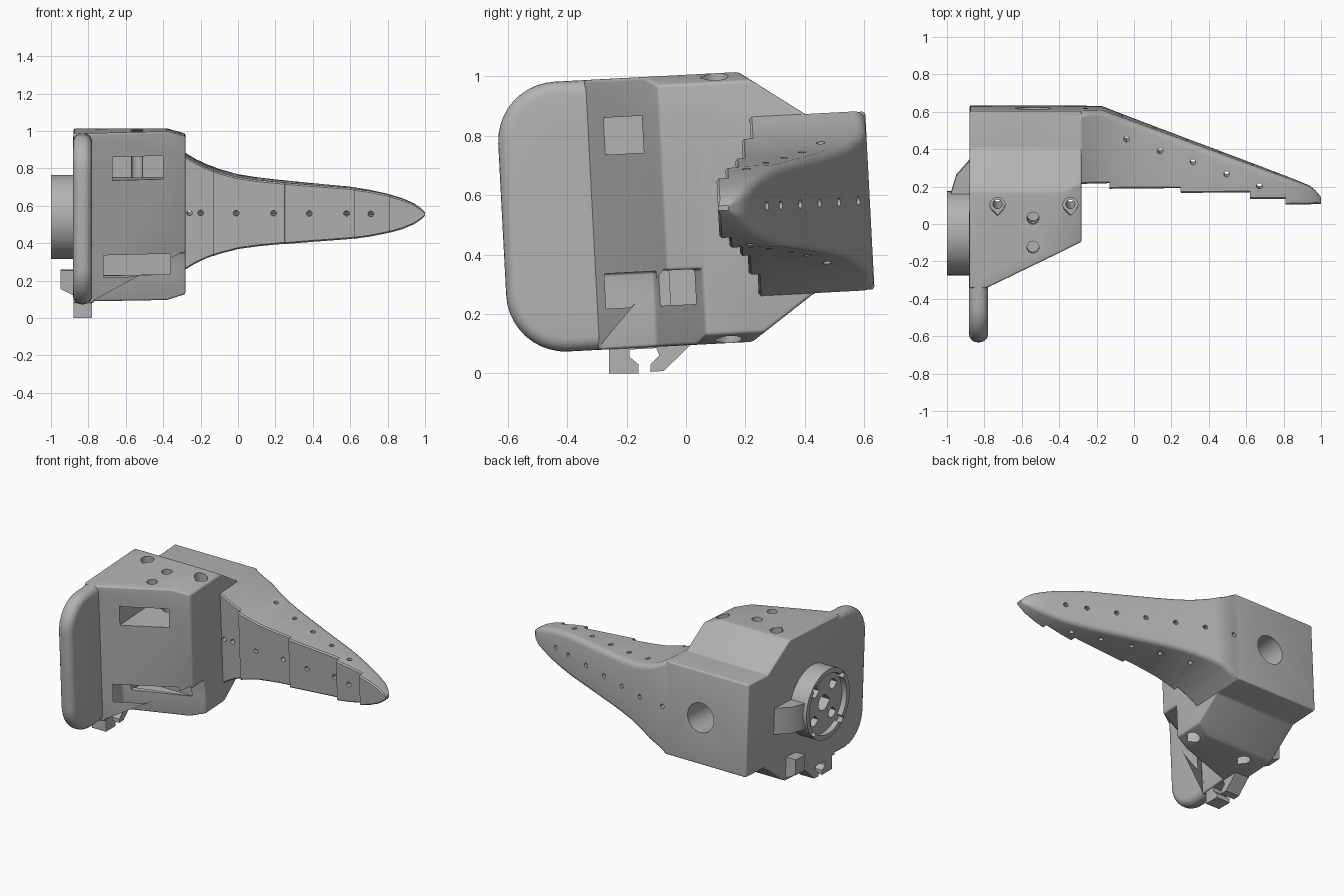
import bpy, bmesh, math
from mathutils import Matrix, Vector

if "Cube" in bpy.data.objects:
    bpy.data.objects.remove(bpy.data.objects["Cube"])

TILT = math.radians(3)
FRAME = Matrix.Translation((0, 0, 0.55)) @ Matrix.Rotation(TILT, 4, 'X')
grey = bpy.data.materials.new("light grey")
grey.diffuse_color = (0.45, 0.45, 0.45, 1)
grey.use_nodes = True
grey.node_tree.nodes["Principled BSDF"].inputs["Base Color"].default_value = grey.diffuse_color


def add(name, bm):
    bmesh.ops.recalc_face_normals(bm, faces=bm.faces)
    me = bpy.data.meshes.new(name)
    bm.to_mesh(me)
    bm.free()
    me.materials.append(grey)
    ob = bpy.data.objects.new(name, me)
    bpy.context.collection.objects.link(ob)
    return ob


def loft(name, rings):
    bm = bmesh.new()
    rows = [[bm.verts.new(p) for p in r] for r in rings]
    for a, b in zip(rows, rows[1:]):
        for i in range(len(a)):
            j = (i + 1) % len(a)
            bm.faces.new((a[i], a[j], b[j], b[i]))
    bm.faces.new(rows[0])
    bm.faces.new(rows[-1])
    return add(name, bm)


def prism(name, pts, axis, a, b):
    def place(p, t):
        return {'x': (t, p[0], p[1]), 'y': (p[0], t, p[1]), 'z': (p[0], p[1], t)}[axis]
    return loft(name, [[place(p, t) for p in pts] for t in (a, b)])


def circle(cx, cy, r, n=40):
    return [(cx + r * math.cos(2 * math.pi * i / n), cy + r * math.sin(2 * math.pi * i / n)) for i in range(n)]


def teardrop(cx, cy, r, tip):
    arc = [tip + math.pi / 4 + 1.5 * math.pi * i / 20 for i in range(21)]
    return [(cx + r * math.cos(t), cy + r * math.sin(t)) for t in arc] + \
        [(cx + 1.41 * r * math.cos(tip), cy + 1.41 * r * math.sin(tip))]


def rect(x0, x1, y0, y1):
    return [(x0, y0), (x1, y0), (x1, y1), (x0, y1)]


def apply(ob):
    dg = bpy.context.evaluated_depsgraph_get()
    me = bpy.data.meshes.new_from_object(ob.evaluated_get(dg))
    ob.modifiers.clear()
    ob.data = me


def boolean(ob, other, op='DIFFERENCE'):
    m = ob.modifiers.new("bool", 'BOOLEAN')
    m.object, m.operation, m.solver = other, op, 'EXACT'
    apply(ob)
    bpy.data.objects.remove(other)


def bevel(ob, width, seg=4):
    m = ob.modifiers.new("bevel", 'BEVEL')
    m.width, m.segments, m.limit_method, m.angle_limit = width, seg, 'ANGLE', math.radians(25)
    apply(ob)


# housing: side, plan and front outlines intersected
housing = prism("housing", [(-.5, -.455), (.2, -.455), (.42, -.3), (.62, -.3),
                            (.62, .3), (.42, .3), (.2, .455), (-.5, .455)], 'x', -.88, -.28)
boolean(housing, prism("plan", [(-.95, -.32), (-.79, -.32), (-.2, -.035), (-.2, .8), (-.95, .8)],
                       'z', -.7, .7), 'INTERSECT')
boolean(housing, prism("taper", [(-1, -.5), (-.43, -.47), (-.28, -.425), (-.2, -.4), (-.2, .4),
                                 (-.28, .425), (-.43, .47), (-1, .5)], 'y', -.9, .9), 'INTERSECT')
boolean(housing, prism("floor_cut", [(-.77, -.6), (-.2, -.6), (-.2, .08), (-.28, .045), (-.77, -.12)],
                       'z', -.6, -.2))
bevel(housing, .03)

# mounting plate with large rounded corners
corner = [(-.42 - .2 * math.sin(t), .255 + .2 * math.cos(t)) for t in [math.pi / 2 * i / 10 for i in range(11)]]
outline = [(.12, .455)] + corner + [(u, -v) for u, v in reversed(corner)] + [(.12, -.455)]
plate = prism("plate", outline, 'x', -.882, -.78)
bevel(plate, .045, 5)
boolean(housing, plate, 'UNION')

# open inside, roof slot, floor pocket
boolean(housing, prism("cavity", rect(-.78, -.1, -.301, .301), 'y', -.9, .056))
boolean(housing, prism("roof_slot", rect(-.67, -.4, .2, .325), 'y', -.9, .04))
boolean(housing, prism("floor_pocket", [(-.73, -.07), (-.34, .03), (-.34, .05), (-.73, .05)], 'z', -.335, -.2))
boolean(housing, prism("floor_notch", rect(-.72, -.36, -.318, -.2), 'y', -.3, .05))

# flange bore, through hole and screw holes
CU, CV = -.05, -.007
boolean(housing, loft("bore", [[(x, u, v) for u, v in circle(CU, CV, r, 64)]
                               for x, r in ((-.95, .205), (-.875, .21), (-.777, .251))]))
boolean(housing, prism("big_hole", circle(-.54, 0, .095), 'y', -.1, .8))
for v in (.0, .23):
    boolean(housing, prism("pin", circle(-.54, (-.1 if v else .055), .032, 24), 'z', v, .6))
for x in (-.73, -.34):
    boolean(housing, prism("screw", circle(x, .125, .024, 20), 'z', -.6, .6))
    for s in (-1, 1):
        boolean(housing, prism("head", teardrop(x, .125, .04, -math.pi / 2), 'z', s * .36, s * .6))

# flange ring with recessed floor and teardrop holes
flange = prism("flange", circle(CU, CV, .225, 64), 'x', -1, -.86)
boolean(flange, prism("outer_recess", circle(CU, CV, .195, 64), 'x', -1.1, -.965))
boolean(flange, prism("inner_recess", circle(CU, CV, .207, 64), 'x', -.9, -.8))
boolean(flange, prism("centre_hole", teardrop(CU, CV, .05, math.pi), 'x', -1.1, -.7))
for su in (-1, 1):
    for sv in (-1, 1):
        c = (CU + su * .093, CV + sv * .093)
        boolean(flange, prism("hole", teardrop(*c, .032, math.pi), 'x', -1.1, -.7))
        boolean(flange, prism("counterbore", teardrop(*c, .056, math.pi), 'x', -.925, -.7))
for a in range(4):
    t = math.pi / 4 + a * math.pi / 2
    boolean(flange, prism("rim_notch", circle(CU + .2 * math.cos(t), CV + .2 * math.sin(t), .022, 12),
                          'x', -1.1, -.965))

# cable lugs on the outer side
prism("upper_lug", [(-.86, .34), (-.88, .34), (-.95, .26), (-.98, .16), (-.98, .14), (-.86, .14)],
      'z', -.11, .06)
prism("lower_lug", [(-.87, -.44), (-.95, -.4), (-.95, -.3), (-.87, -.3)], 'y', .1, .2)

# slotted clip under the plate
inv = FRAME.inverted()
clip_world = [(-.26, 0), (-.16, 0), (-.16, .03), (-.19, .055), (-.19, .08), (-.1, .085), (-.09, .06),
              (-.12, .03), (-.12, .005), (-.075, .008), (.02, .1), (.02, .14), (-.26, .13)]
prism("clip", [tuple(inv @ Vector((0, y, z)))[1:] for y, z in clip_world], 'x', -.88, -.78)

# finger: lofted sections with stepped front and tapering height
HALF = [(-.5, .3), (-.28, .302), (-.23, .272), (-.17, .243), (-.1, .218), (0, .192), (.1, .178), (.2, .168),
        (.4, .152), (.6, .137), (.7, .123), (.8, .103), (.88, .08), (.94, .055), (.98, .028), (1, .008)]
STEPS = [(-.13, .23), (.25, .2), (.62, .175), (.81, .14), (2, .108)]


def half(x):
    for (a, p), (b, q) in zip(HALF, HALF[1:]):
        if x <= b:
            return p + (q - p) * (x - a) / (b - a)
    return HALF[-1][1]


def back(x):
    y = .62 - max(0, x + .17) * .373
    return y - (.04 * ((x - .92) / .08) ** 2 if x > .92 else 0)


def section(x, f):
    b, h = back(x), half(x)
    r = min(.035, h * .5, (b - f) * .4)
    e = min(.008, h * .3)
    arc = [(b - r + r * math.cos(t), h - r + r * math.sin(t)) for t in [math.pi / 8 * i for i in range(5)]]
    side = arc + [(f + e, h), (f, h - e)]
    return [(x, u, v) for u, v in side + [(u, -v) for u, v in reversed(side)]]


xs = sorted({x for x, _ in HALF} | {.97})
rings, lo = [], -9
for limit, f in STEPS:
    rings += [section(lo, f)] if lo > -9 else []
    rings += [section(x, f) for x in xs if lo + .001 < x < limit - .001]
    rings += [section(limit - .001, f)] if limit < 1 else []
    lo = limit
finger = loft("finger", rings)

# finger lacing holes: square to the back, and vertical
rot = Matrix.Rotation(-math.atan(.373), 4, 'Z')
for x in (-.2, -.01, .19, .38, .58, .71):
    f = next(f for limit, f in STEPS if x < limit)
    hole = prism("lace", circle(0, 0, .015, 12), 'y', -.15, .6)
    hole.data.transform(Matrix.Translation((x, f, 0)) @ rot)
    boolean(finger, hole)
for x, y in ((-.04, .465), (.14, .40), (.315, .34), (.495, .275), (.67, .21)):
    boolean(finger, prism("lace", circle(x, y, .015, 12), 'z', -.5, .5))
boolean(finger, prism("lace", circle(-.26, 0, .015, 12), 'y', .1, .8))
boolean(housing, prism("lace", circle(-.26, 0, .015, 12), 'y', .0, .8))
# clear the inner end of the finger where the big hole passes
boolean(finger, prism("big_hole", circle(-.54, 0, .095), 'y', -.1, .8))

# lean everything and smooth
for ob in list(bpy.data.objects):
    ob.data.transform(FRAME)
    bpy.ops.object.select_all(action='DESELECT')
    ob.select_set(True)
    bpy.context.view_layer.objects.active = ob
    bpy.ops.object.shade_smooth_by_angle(angle=math.radians(30))
